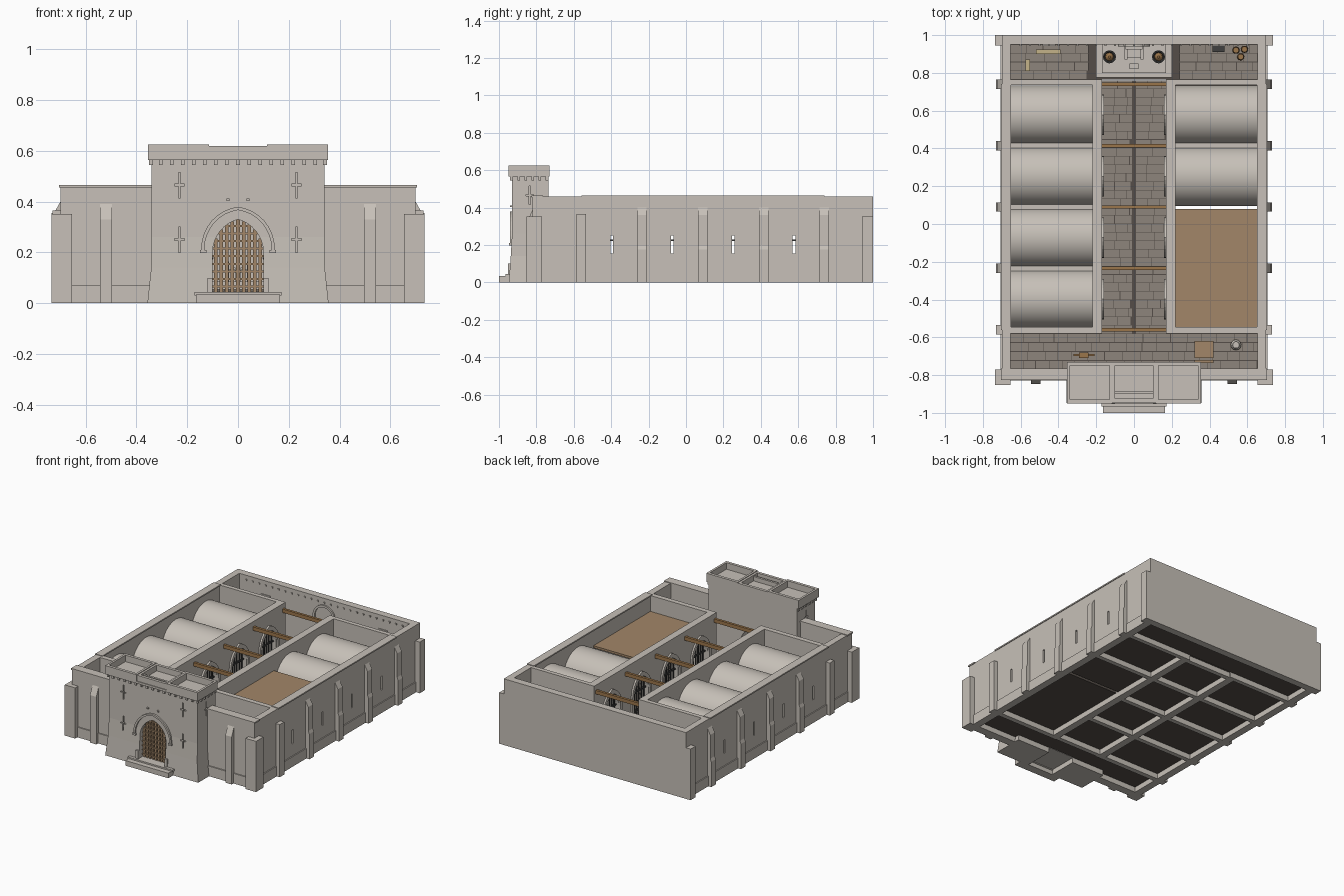
import bpy, bmesh, math, random

if "Cube" in bpy.data.objects:
    bpy.data.objects.remove(bpy.data.objects["Cube"])
random.seed(4)


def material(name, c):
    m = bpy.data.materials.new(name)
    m.diffuse_color = (*c, 1)
    m.use_nodes = True
    m.node_tree.nodes["Principled BSDF"].inputs["Base Color"].default_value = m.diffuse_color
    return m


STONE = material("stone", (0.57, 0.53, 0.48))
WOOD = material("wood", (0.36, 0.24, 0.14))
BEAM = material("beam_wood", (0.33, 0.18, 0.07))
PAVE = material("paving", (0.27, 0.235, 0.20))
DARK = material("dark_joint", (0.09, 0.075, 0.065))
IRON = material("iron", (0.05, 0.05, 0.05))
STRAW = material("straw", (0.55, 0.45, 0.25))


def prism(bm, pts, a, b, axis):
    """Extrude a 2D outline from a to b along an axis."""
    at = {'x': lambda p, t: (t, *p), 'y': lambda p, t: (p[0], t, p[1]), 'z': lambda p, t: (*p, t)}[axis]
    loft(bm, [[at(p, t) for p in pts] for t in (a, b)])


def loft(bm, rings):
    rs = [[bm.verts.new(p) for p in r] for r in rings]
    n = len(rs[0])
    bm.faces.new(rs[0])
    bm.faces.new(rs[-1])
    for r, s in zip(rs, rs[1:]):
        for i in range(n):
            bm.faces.new((r[i], r[(i + 1) % n], s[(i + 1) % n], s[i]))


def rect(x0, x1, y0, y1):
    return [(x0, y0), (x1, y0), (x1, y1), (x0, y1)]


def box(bm, x0, x1, y0, y1, z0, z1):
    prism(bm, rect(x0, x1, y0, y1), z0, z1, 'z')


def finish(name, bm, mat=STONE, smooth=False):
    bmesh.ops.recalc_face_normals(bm, faces=bm.faces)
    me = bpy.data.meshes.new(name)
    bm.to_mesh(me)
    bm.free()
    ob = bpy.data.objects.new(name, me)
    bpy.context.collection.objects.link(ob)
    me.materials.append(mat)
    if smooth:
        bpy.ops.object.select_all(action='DESELECT')
        ob.select_set(True)
        bpy.context.view_layer.objects.active = ob
        bpy.ops.object.shade_smooth_by_angle(angle=math.radians(35))
    return ob


def boxes(name, items, mat=STONE):
    bm = bmesh.new()
    for b in items:
        box(bm, *b)
    return finish(name, bm, mat)


def cut(ob, cutter):
    m = ob.modifiers.new("cut", 'BOOLEAN')
    m.operation, m.solver, m.object = 'DIFFERENCE', 'EXACT', cutter
    dg = bpy.context.evaluated_depsgraph_get()
    me = bpy.data.meshes.new_from_object(ob.evaluated_get(dg))
    ob.modifiers.clear()
    ob.data = me
    bpy.data.objects.remove(cutter)


def arch_top(x, w, spring, apex):
    h = apex - spring
    c = (h * h - w * w) / (2 * w)
    return spring + math.sqrt(max((w + c) ** 2 - (abs(x) + c) ** 2, 0))


def arch(w, base, spring, apex, off=0, n=16):
    xs = [-w * math.cos(math.pi * i / n) for i in range(n + 1)]
    top = [(off + x, arch_top(x, w, spring, apex)) for x in xs]
    return [(off - w, base)] + top + [(off + w, base)]


def band(w0, w1, base, spring, a0, a1, off=0):
    return arch(w1, base, spring, a1, off) + arch(w0, base, spring, a0, off)[::-1]


CELLS = [-0.3975, -0.0725, 0.2525, 0.5775]
BAYS = [-0.56, -0.235, 0.09, 0.415, 0.74]
F = 0.055  # top of the floor

# outer walls, with window slits through the side walls
for s, nm in ((-1, "left"), (1, "right")):
    x0, x1 = sorted((s * 0.655, s * 0.70))
    wall = boxes(nm + "_outer_wall", [(x0, x1, -0.82, 1.0, 0, 0.46)])
    cut(wall, boxes("slit_cutter", [(x0 - .1, x1 + .1, y - .007, y + .007, .155, .25) for y in CELLS]))
    boxes(nm + "_front_wall", [(*sorted((s * 0.30, s * 0.655)), -0.82, -0.77, 0, 0.46)])
boxes("back_wall", [(-0.655, 0.655, 0.95, 1.0, 0, 0.46)])
trim = []
for s in (-1, 1):
    trim += [(*sorted((s * 0.65, s * 0.705)), -0.56, 0.74, 0.455, 0.464),
             (*sorted((s * 0.34, s * 0.705)), -0.826, -0.765, 0.455, 0.465),
             (*sorted((s * 0.69, s * 0.707)), -0.82, 0.96, 0, 0.07),
             (*sorted((s * 0.34, s * 0.70)), -0.828, -0.81, 0, 0.07)]
trim += [(i * .05 - .005, i * .05 + .005, .943, .951, .425, .435) for i in range(-12, 13)]
boxes("wall_plinth_and_coping", trim)

# buttresses and corner piers
bm = bmesh.new()
for s in (-1, 1):
    for y in BAYS:
        prof = [(-.01, 0), (.03, 0), (.03, .175), (.022, .195), (.022, .36), (0, .40), (-.01, .40)]
        if y == BAYS[0]:
            prof = [(-.01, 0), (.03, 0), (.03, .365), (-.01, .365)]
        prism(bm, [(s * (.70 + o), z) for o, z in prof], y - .025, y + .025, 'y')
    prof = [(.01, 0), (-.027, 0), (-.027, .33), (0, .39), (.01, .39)]
    prism(bm, [(-.82 + o, z) for o, z in prof], s * .52 - .024, s * .52 + .024, 'x')
    box(bm, *sorted((s * .655, s * .735)), -.852, -.77, 0, .352)
    box(bm, *sorted((s * .69, s * .735)), .945, 1.0, 0, .355)
finish("buttresses", bm)

# gatehouse body with gate passage and cross slits
bm = bmesh.new()
loft(bm, [[(*p, z) for p in rect(-w, w, f, -0.735)]
          for w, f, z in ((.357, -.947, 0), (.342, -.937, .14), (.34, -.93, .26), (.34, -.93, .565))])
gate = finish("gatehouse", bm)
bm = bmesh.new()
prism(bm, arch(.10, -.1, .20, .33), -1.1, -0.6, 'y')
a, b, h = .004, .020, .05
cross = [(-a, -h), (a, -h), (a, -a), (b, -a), (b, a), (a, a), (a, h), (-a, h), (-a, a), (-b, a), (-b, -a), (-a, -a)]
for s in (-1, 1):
    for z in (.25, .465):
        prism(bm, [(s * .23 + p, z + q) for p, q in cross], -.96, -.91, 'y')
    prism(bm, [(-.835 + p, .465 + q) for p, q in cross], *sorted((s * .32, s * .36)), 'x')
cut(gate, finish("gate_cutter", bm))
bm = bmesh.new()
prism(bm, band(.132, .145, .205, .215, .367, .38), -.942, -.92, 'y')
for s in (-1, 1):
    box(bm, *sorted((s * .125, s * .15)), -.946, -.92, .198, .21)
    box(bm, *sorted((s * .10, s * .12)), -.952, -.92, .04, .10)
    box(bm, s * .04 - .006, s * .04 + .006, -.94, -.92, .402, .412)
finish("gate_hood_mould", bm)

# parapet of three open trays on small corbels
par = [(-.355, .355, -.95, -.73, .565, .58)]
for x0, x1, f, z in ((-.355, -.115, -.95, .625), (-.115, .115, -.945, .62), (.115, .355, -.95, .625)):
    par += [(x0, x1, f, f + .02, .58, z), (x0, x1, -.75, -.73, .58, z),
            (x0, x0 + .015, f, -.73, .58, z), (x1 - .015, x1, f, -.73, .58, z)]
par += [(-.115, .115, -.90, -.885, .58, .61)]
par += [(i * .0435 - .007, i * .0435 + .007, -.942, -.925, .545, .565) for i in range(-7, 8)]
for s in (-1, 1):
    par += [(*sorted((s * .335, s * .350)), y, y + .014, .545, .565) for y in [-.94 + i * .038 for i in range(6)]]
boxes("gatehouse_parapet", par)
boxes("entrance_steps", [(-.165, .165, -1.0, -.94, 0, .035), (-.172, .172, -.965, -.935, .03, .045),
                         (-.10, .10, -.94, -.73, .035, .045)])

# portcullis
bars = []
for i in range(-4, 5):
    x = i * .022
    bars.append((x - .007, x + .007, -.905, -.893, .045, arch_top(x, .10, .20, .33)))
for i in range(9):
    z = .065 + i * .03
    w = max([k / 500 for k in range(51) if z < arch_top(k / 500, .10, .20, .33)] or [0])
    bars.append((-w, w, -.91, -.888, z - .004, z + .004))
boxes("portcullis", bars, WOOD)

# corridor walls with arched cell doors
for s, nm in ((-1, "left"), (1, "right")):
    x0, x1 = sorted((s * .17, s * .22))
    wall = boxes(nm + "_corridor_wall", [(x0, x1, -.58, .765, 0, .46)])
    bm, trimbm, barsl = bmesh.new(), bmesh.new(), []
    for y in CELLS:
        prism(bm, arch(.085, F, .22, .335, y), x0 - .1, x1 + .1, 'x')
        prism(trimbm, band(.087, .107, F, .22, .338, .37, y), *sorted((s * .158, s * .18)), 'x')
        for k in (-2.5, -1.5, -.5, .5, 1.5, 2.5):
            barsl.append((s * .195 - .004, s * .195 + .004, y + k * .026 - .004, y + k * .026 + .004,
                          F, arch_top(k * .026, .085, .22, .335)))
        barsl += [(s * .195 - .006, s * .195 + .006, y - .085, y + .085, z, z + .01) for z in (.09, .145, .22)]
    cut(wall, finish("door_cutter", bm))
    finish(nm + "_cell_door_surrounds", trimbm)
    boxes(nm + "_cell_bars", barsl, IRON)

# cross walls, corridor floor sills and ceiling beams
cw = []
for s in (-1, 1):
    x0, x1 = sorted((s * .22, s * .655))
    cw += [(x0, x1, -.58, -.545, 0, .46), (x0, x1, .735, .765, 0, .46)]
cw += [(-.655, -.22, y - .016, y + .016, 0, .30) for y in BAYS[1:4]] + [(.22, .655, .399, .431, 0, .30)]
cw += [(-.17, .17, y - .016, y + .016, 0, F - .014) for y in BAYS]
boxes("cross_walls", cw)
boxes("corridor_beams", [(-.17, .17, y - .009, y + .009, .40, .425) for y in BAYS], BEAM)

# barrel vaults, and the flat timber ceiling of the guard room
bm = bmesh.new()
arc = [math.pi * i / 32 for i in range(33)]
for s in (-1, 1):
    for y in (CELLS if s < 0 else CELLS[2:]):
        ring = [(y + .157 * math.cos(t), .25 + .157 * math.sin(t)) for t in arc]
        ring += [(y + .14 * math.cos(t), .25 + .14 * math.sin(t)) for t in arc[::-1]]
        prism(bm, ring, *sorted((s * .218, s * .657)), 'x')
finish("cell_vaults", bm, smooth=True)
boxes("guard_room_ceiling", [(.218, .657, -.545, .08, .335, .35)], WOOD)

# paved floors: dark slab with staggered stones
rooms = [(-.655, .655, -.77, -.58), (-.17, -.008, -.58, .76), (.008, .17, -.58, .76), (.22, .655, -.545, .08),
         (-.655, -.24, .765, .95), (.24, .655, .765, .95), (.22, .655, .10, .403), (.22, .655, .427, .735)]
rooms += [(-.655, -.22, y - .15, y + .15) for y in CELLS]
slabs, stones = [(-.24, .24, .765, .95, F - .018, F - .008), (-.008, .008, -.58, .76, F - .018, F - .01)], []
for x0, x1, y0, y1 in rooms:
    slabs.append((x0, x1, y0, y1, F - .018, F - .006))
    rows = max(1, round((y1 - y0) / .045))
    d = (y1 - y0) / rows
    for r in range(rows):
        x = x0
        while x < x1 - .015:
            e = min(x + random.uniform(.06, .10), x1)
            stones.append((x + .0015, e - .0015, y0 + r * d + .0015, y0 + (r + 1) * d - .0015, F - .008, F))
            x = e
boxes("floor_slabs", slabs, DARK)
boxes("floor_stones", stones, PAVE)

# dais with seat, lectern and wall arch
boxes("dais", [(-.20, .20, .775, .95, F - .01, F + .015), (-.17, .17, .80, .95, F + .01, F + .03)])
D = F + .03
boxes("seat", [(-.045, .045, .88, .93, D, D + .05), (-.045, .045, .925, .94, D + .05, D + .16),
               (-.05, -.035, .87, .94, D, D + .08), (.035, .05, .87, .94, D, D + .08)])
boxes("lectern", [(-.012, .012, .825, .845, D, D + .055), (-.025, .025, .82, .85, D + .055, D + .065)])
bm = bmesh.new()
prism(bm, band(.07, .085, .30, .33, .40, .415), .94, .955, 'y')
finish("back_wall_arch", bm)
boxes("back_wall_plaques", [(s * .45 - .035, s * .45 + .035, .943, .955, .33, .365) for s in (-1, 1)])


# round props from stacked rings
def turned(name, spots, base, prof, mat):
    bm = bmesh.new()
    for x, y in spots:
        loft(bm, [[(x + r * math.cos(k * math.pi / 6), y + r * math.sin(k * math.pi / 6), base + z)
                   for k in range(12)] for r, z in prof])
    finish(name, bm, mat)


FIRE = [(-.13, .885), (.13, .885)]
turned("braziers", FIRE, D, [(.02, 0), (.01, .015), (.01, .055), (.035, .095), (.028, .095), (.015, .08)], IRON)
turned("embers", FIRE, D, [(.024, .085), (.018, .10), (.006, .11)], BEAM)
turned("barrels", [(.54, .92), (.585, .925), (.565, .885)], F, [(.015, 0), (.019, .025), (.015, .05)], BEAM)
turned("pot", [(.54, -.64)], F, [(.015, 0), (.028, .02), (.014, .045), (.018, .055)], STONE)
boxes("table", [(.32, .42, -.71, -.62, F + .055, F + .065)] +
      [(x, x + .01, y, y + .01, F, F + .055) for x in (.325, .405) for y in (-.705, -.635)] +
      [(.32, .42, -.735, -.72, F + .025, F + .032)] +
      [(x, x + .01, -.735, -.72, F, F + .025) for x in (.33, .40)], WOOD)
boxes("chest", [(.415, .48, .91, .945, F, F + .04)], IRON)
boxes("straw_beds", [(-.52, -.39, .90, .925, F, F + .015), (-.575, -.55, .81, .87, F, F + .015)], STRAW)
boxes("weapon_rack", [(-.32, -.21, -.70, -.688, F, F + .02), (-.29, -.24, -.71, -.68, F + .02, F + .04)], BEAM)
